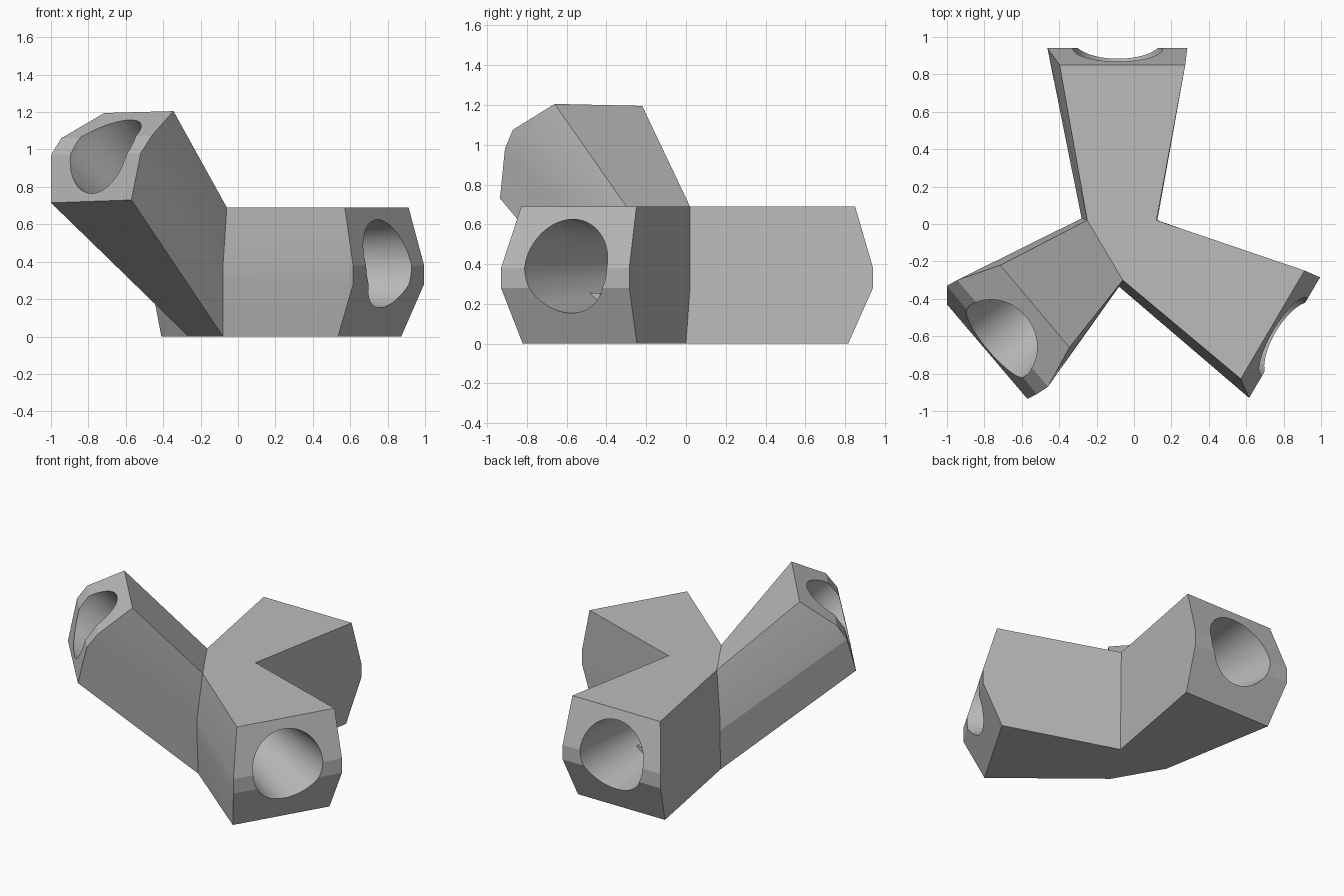
import bpy, bmesh, math
from mathutils import Vector, Matrix

cube = bpy.data.objects.get("Cube")
if cube:
    bpy.data.objects.remove(cube, do_unlink=True)

grey = bpy.data.materials.new("plain grey")
grey.use_nodes = True
colour = (0.5, 0.5, 0.5, 1)
grey.diffuse_color = colour
grey.node_tree.nodes["Principled BSDF"].inputs["Base Color"].default_value = colour


def make_object(name, bm):
    bmesh.ops.recalc_face_normals(bm, faces=bm.faces)
    mesh = bpy.data.meshes.new(name)
    bm.to_mesh(mesh)
    bm.free()
    mesh.materials.append(grey)
    obj = bpy.data.objects.new(name, mesh)
    bpy.context.collection.objects.link(obj)
    return obj


# Level arms: origin, outward direction, and sideways direction toward the raised arm
a = math.radians(-30.5)
out = Vector((math.cos(a), math.sin(a), 0))
back = (Vector((-0.062, 0, 0)), Vector((0, 1, 0)), Vector((-1, 0, 0)))
right = (Vector((0.009, -0.107, 0)), out, Vector((out.y, -out.x, 0)))

# End profile of a level arm: reach, sideways shift, half width, height
PROFILE = [(0.85, 0, 0.336, 0.69), (0.94, 0.027, 0.374, 0.38),
           (0.94, 0.027, 0.374, 0.28), (0.815, 0.015, 0.333, 0)]


def end_column(arm, sign):
    origin, d, side = arm
    return [origin + d * u + side * (s + sign * w) + Vector((0, 0, z))
            for u, s, w, z in PROFILE]


def crotch(top, mid, low):
    return [Vector((*p, row[3])) for p, row in zip((top, mid, mid, low), PROFILE)]


# Corner columns of the hub, between neighbouring arms
front_col = crotch((-0.06, -0.3), (-0.08, -0.335), (-0.08, -0.32))
left_col = crotch((-0.25, 0.02), (-0.28, 0.03), (-0.265, 0))
right_col = crotch((0.12, 0.02), (0.125, 0.02), (0.11, 0))

# End columns of the raised arm
raised_front = [(-0.345, -0.66, 1.205), (-0.46, -0.87, 1.075),
                (-0.52, -0.91, 0.98), (-0.57, -0.935, 0.73)]
raised_back = [(-0.715, -0.22, 1.195), (-0.945, -0.3, 1.06),
               (-1, -0.33, 0.97), (-1, -0.43, 0.715)]

# Three-armed body
bm = bmesh.new()
column = lambda pts: [bm.verts.new(p) for p in pts]
F, L, R = column(front_col), column(left_col), column(right_col)
arms = [(L, column(end_column(back, 1)), column(end_column(back, -1)), R),
        (R, column(end_column(right, -1)), column(end_column(right, 1)), F),
        (F, column(raised_front), column(raised_back), L)]
for k in (0, -1):
    bm.faces.new([F[k], L[k], R[k]])
    for loop in arms:
        bm.faces.new([c[k] for c in loop])
for loop in arms:
    for p, q in zip(loop, loop[1:]):
        for i in range(3):
            bm.faces.new([p[i], q[i], q[i + 1], p[i + 1]])
body = make_object("connector_body", bm)


# Slightly tapered sockets bored into each arm
def bore(mouth, d, depth):
    lead = 0.2
    r0, r1 = 0.24, 0.165
    bm = bmesh.new()
    bmesh.ops.create_cone(bm, cap_ends=True, segments=64, radius1=r1,
                          radius2=r0, depth=depth)
    rim = [f for f in bm.faces if f.normal.z > 0.9]
    ext = bmesh.ops.extrude_face_region(bm, geom=rim)["geom"]
    bmesh.ops.translate(bm, vec=(0, 0, lead),
                        verts=[v for v in ext if isinstance(v, bmesh.types.BMVert)])
    bmesh.ops.delete(bm, geom=rim, context='FACES_ONLY')
    turn = d.to_track_quat('Z', 'Y').to_matrix().to_4x4()
    bm.transform(Matrix.Translation(mouth - d * depth / 2) @ turn)
    cutter = make_object("socket_cutter", bm)
    cutter.hide_render = True
    mod = body.modifiers.new("socket", 'BOOLEAN')
    mod.operation = 'DIFFERENCE'
    mod.solver = 'EXACT'
    mod.object = cutter
    bpy.context.view_layer.objects.active = body
    bpy.ops.object.modifier_apply(modifier=mod.name)
    bpy.data.objects.remove(cutter, do_unlink=True)


for origin, d, side in (back, right):
    bore(origin + d * 0.92 + side * 0.024 + Vector((0, 0, 0.39)), d, 0.74)
bore(Vector((-0.7, -0.6, 0.98)), Vector((-0.58, -0.48, 0.66)).normalized(), 0.7)

bpy.ops.object.select_all(action='DESELECT')
body.select_set(True)
bpy.context.view_layer.objects.active = body
bpy.ops.object.shade_smooth_by_angle(angle=math.radians(15))

# Small locating pegs inside the level sockets
for name, (origin, d, side), sign in (("back_peg", back, -1), ("right_peg", right, 1)):
    bm = bmesh.new()
    bmesh.ops.create_cube(bm, size=1)
    place = Matrix((d, side, (0, 0, 1))).transposed().to_4x4()
    spot = origin + d * 0.44 + side * (0.024 + sign * 0.13) + Vector((0, 0, 0.23))
    bm.transform(Matrix.Translation(spot) @ place @ Matrix.Diagonal((0.05, 0.1, 0.05, 1)))
    make_object(name, bm)
